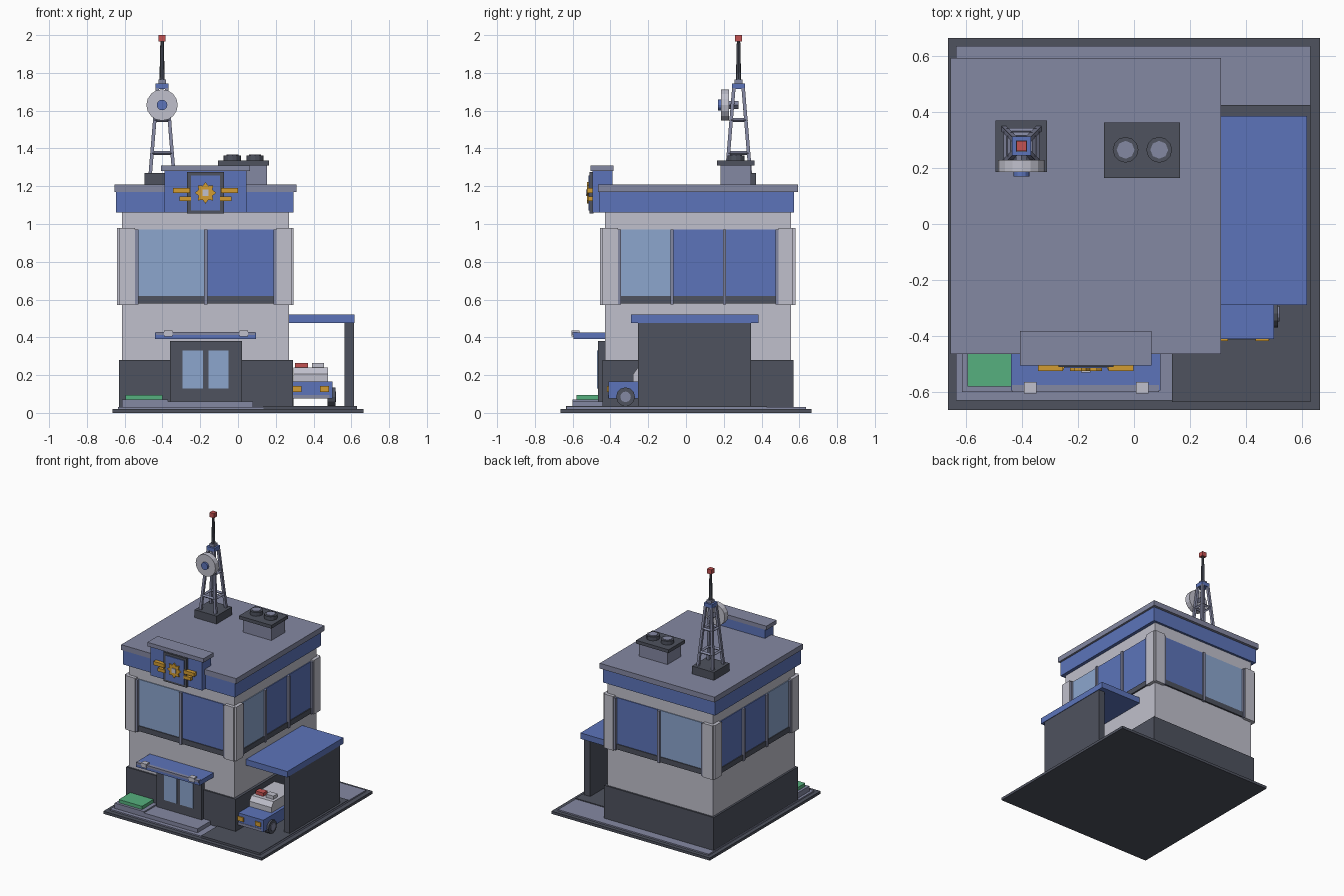
import bpy
import bmesh
from math import cos, sin, pi
from mathutils import Vector

default_cube = bpy.data.objects.get("Cube")
if default_cube:
    bpy.data.objects.remove(default_cube, do_unlink=True)


# Materials
def to_linear(channel):
    value = channel / 255
    return ((value + 0.055) / 1.055) ** 2.4


def material(name, *rgb):
    mat = bpy.data.materials.new(name)
    mat.use_nodes = True
    color = [to_linear(channel) for channel in rgb] + [1]
    mat.diffuse_color = color
    shader = mat.node_tree.nodes["Principled BSDF"]
    shader.inputs["Base Color"].default_value = color
    shader.inputs["Roughness"].default_value = 0.8
    return mat


white = material("pale wall", 192, 192, 204)
blue = material("blue trim", 92, 116, 186)
grey = material("blue grey stone", 132, 136, 162)
dark = material("dark slate", 78, 82, 94)
glass = material("light glass", 140, 166, 206)
green = material("grass green", 86, 176, 126)
gold = material("gold", 210, 156, 50)
red = material("signal red", 196, 82, 82)


# Helpers
def finish(name, mat, bm):
    bmesh.ops.recalc_face_normals(bm, faces=bm.faces)
    mesh = bpy.data.meshes.new(name)
    bm.to_mesh(mesh)
    bm.free()
    mesh.materials.append(mat)
    obj = bpy.data.objects.new(name, mesh)
    bpy.context.collection.objects.link(obj)
    return obj


def box(name, mat, xs, ys, zs):
    bm = bmesh.new()
    bmesh.ops.create_cube(bm, size=1)
    for vert in bm.verts:
        for axis, span in enumerate((xs, ys, zs)):
            vert.co[axis] = sum(span) / 2 + vert.co[axis] * (span[1] - span[0])
    return finish(name, mat, bm)


def around(center, half):
    return center - half, center + half


def rod(name, mat, start, end, radius, tip=None, sides=4):
    """Straight or tapered bar between two points."""
    start, end = Vector(start), Vector(end)
    axis = end - start
    bm = bmesh.new()
    bmesh.ops.create_cone(bm, cap_ends=True, segments=sides, radius1=radius,
                          radius2=radius if tip is None else tip, depth=axis.length)
    obj = finish(name, mat, bm)
    obj.location = (start + end) / 2
    obj.rotation_mode = "QUATERNION"
    obj.rotation_quaternion = axis.to_track_quat("Z", "Y")
    return obj


def prism(name, mat, points, shift):
    """Flat outline pushed along a vector."""
    bm = bmesh.new()
    face = bm.faces.new([bm.verts.new(point) for point in points])
    pushed = bmesh.ops.extrude_face_region(bm, geom=[face])["geom"]
    bmesh.ops.translate(bm, vec=shift,
                        verts=[g for g in pushed if isinstance(g, bmesh.types.BMVert)])
    return finish(name, mat, bm)


WEST, EAST, SOUTH, NORTH = -0.615, 0.27, -0.43, 0.555


def wall_box(name, mat, side, along, out, zs):
    """Box lying on one outer wall, standing out from it by the given amount."""
    across = {"front": (SOUTH - out, SOUTH + out), "back": (NORTH - out, NORTH + out),
              "left": (WEST - out, WEST + out), "right": (EAST - out, EAST + out)}[side]
    xs, ys = (along, across) if side in ("front", "back") else (across, along)
    box(side + "_" + name, mat, xs, ys, zs)


# Ground
box("ground_slab", dark, (-0.665, 0.665), (-0.665, 0.665), (0, 0.02))
box("pavement", grey, (-0.635, 0.63), (-0.63, 0.635), (0.02, 0.03))
box("driveway", dark, (0.135, 0.63), (-0.635, 0.425), (0.02, 0.036))
box("door_step", grey, (-0.37, 0.08), (-0.6, -0.43), (0.03, 0.06))
box("planter", grey, (-0.615, -0.37), (-0.6, -0.43), (0.03, 0.07))
box("planter_grass", green, (-0.595, -0.4), (-0.58, -0.44), (0.07, 0.095))

# Main building
box("lower_wall", dark, (WEST - 0.015, EAST + 0.02), around(0.063, 0.505), (0.03, 0.28))
box("upper_wall", white, (WEST, EAST), (SOUTH, NORTH), (0.28, 1.06))
box("roof_band", blue, (-0.645, 0.295), (-0.458, 0.572), (1.06, 1.17))
box("roof_slab", grey, (-0.655, 0.31), (-0.465, 0.592), (1.17, 1.21))

# Corner pillars and window bays on all four walls
sill_height, head_height = 0.62, 0.97
for side in ("front", "back", "left", "right"):
    facing = side in ("front", "back")
    low, high = (WEST, EAST) if facing else (SOUTH, NORTH)
    for label, along in (("low", (low - 0.012, low + 0.07)),
                         ("high", (high - 0.065, high + 0.012))):
        wall_box("pillar_" + label, white, side, along, 0.025, (0.57, 0.98))
    first, last = low + 0.078, high - 0.073
    panes = 2 if facing else 3
    width = (last - first) / panes
    wall_box("window_sill", dark, side, (first, last), 0.012, (0.58, sill_height))
    for i in range(panes):
        start = first + i * width
        wall_box("window_pane", glass if i == 0 else blue, side,
                 (start, start + width), 0.006, (sill_height, head_height))
    for i in range(panes + 1):
        wall_box("window_mullion", grey, side,
                 around(first + i * width, 0.009), 0.02, (0.575, head_height))

# Entrance
box("door_surround", dark, (-0.36, 0.02), (-0.465, SOUTH), (0.06, 0.38))
for center in (-0.24, -0.103):
    box("door_glass", glass, around(center, 0.054), (-0.47, -0.46), (0.13, 0.33))
box("awning", blue, (-0.44, 0.095), (-0.595, SOUTH), (0.39, 0.425))
box("awning_rail", grey, (-0.435, 0.09), (-0.6, -0.575), (0.412, 0.428))
for center in (-0.37, 0.03):
    box("awning_lamp", white, around(center, 0.022), (-0.605, -0.565), (0.405, 0.437))

# Sign block with badge
sign_x, sign_z = -0.172, 1.165
box("sign_block", blue, around(sign_x, 0.218), (-0.495, -0.39), (1.06, 1.28))
box("sign_cap", grey, around(sign_x, 0.235), (-0.505, -0.383), (1.28, 1.31))
box("badge_frame", dark, around(sign_x, 0.098), (-0.51, -0.49), (1.055, 1.275))
box("badge_panel", blue, around(sign_x, 0.078), (-0.515, -0.5), (1.072, 1.257))
outline = []
for i in range(16):
    radius = 0.04 if i % 2 else 0.057
    angle = i * pi / 8
    outline.append((sign_x + radius * cos(angle), -0.51, sign_z + radius * sin(angle)))
prism("badge_star", gold, outline, (0, -0.015, 0))
box("badge_center", white, around(sign_x, 0.017), (-0.53, -0.52), around(sign_z, 0.017))
for mirror in (-1, 1):
    box("badge_wing_upper", gold, around(sign_x + mirror * 0.126, 0.045),
        (-0.525, -0.49), (1.163, 1.19))
    box("badge_wing_lower", gold, around(sign_x + mirror * 0.108, 0.03),
        (-0.52, -0.49), (1.122, 1.146))

# Carport
box("carport_roof", blue, (EAST, 0.617), (-0.29, 0.385), (0.475, 0.52))
box("carport_wall", dark, (0.563, 0.613), (-0.255, 0.345), (0.03, 0.475))

# Parked car
car_x = 0.385
box("car_body", blue, around(car_x, 0.115), (-0.41, 0.08), (0.075, 0.165))
box("car_bumper", grey, around(car_x, 0.1), (-0.413, 0.083), (0.075, 0.095))
cabin = [(car_x - 0.092, y, z) for y, z in
         ((-0.28, 0.165), (-0.28, 0.205), (-0.255, 0.24), (0.02, 0.24), (0.05, 0.165))]
prism("car_cabin", white, cabin, (0.184, 0, 0))
box("car_light_red", red, (0.303, 0.37), around(-0.2, 0.025), (0.24, 0.265))
box("car_light_white", white, (0.392, 0.455), around(-0.2, 0.025), (0.24, 0.265))
for mirror in (-1, 1):
    box("car_headlight", gold, around(car_x + mirror * 0.073, 0.024),
        (-0.418, -0.4), (0.11, 0.142))
    for axle in (-0.32, 0):
        inner, outer = car_x + mirror * 0.09, car_x + mirror * 0.13
        rod("car_wheel", dark, (inner, axle, 0.085), (outer, axle, 0.085), 0.05, sides=12)
        rod("car_hub", grey, (outer, axle, 0.085),
            (outer + mirror * 0.004, axle, 0.085), 0.028, sides=12)

# Roof vent with two fans
box("vent_box", grey, (-0.085, 0.153), (0.183, 0.343), (1.21, 1.31))
box("vent_cap", dark, (-0.107, 0.165), (0.165, 0.362), (1.31, 1.335))
for x in (-0.03, 0.09):
    rod("vent_fan", dark, (x, 0.265, 1.335), (x, 0.265, 1.363), 0.046, sides=12)
    rod("vent_fan_hub", grey, (x, 0.265, 1.36), (x, 0.265, 1.367), 0.032, sides=8)

# Radio tower
tower_x, tower_y = -0.402, 0.278
foot, top = 1.27, 1.73
box("tower_base", dark, around(tower_x, 0.092), around(tower_y, 0.092), (1.21, foot))


def tower_corner(i, z):
    spread = 0.062 - 0.038 * (z - foot) / (top - foot)
    sx, sy = ((-1, -1), (1, -1), (1, 1), (-1, 1))[i % 4]
    return tower_x + sx * spread, tower_y + sy * spread, z


for i in range(4):
    rod("tower_leg", grey, tower_corner(i, foot), tower_corner(i, top), 0.013)
    for z in (1.375, 1.55):
        rod("tower_brace", grey, tower_corner(i, z), tower_corner(i + 1, z), 0.011)
box("tower_head", blue, around(tower_x, 0.034), around(tower_y, 0.034), (1.715, 1.745))
box("tower_cap", grey, around(tower_x, 0.02), around(tower_y, 0.02), (1.745, 1.765))
rod("mast", dark, (tower_x, tower_y, 1.76), (tower_x, tower_y, 1.97), 0.014, 0.009, 8)
box("beacon", red, around(tower_x, 0.018), around(tower_y, 0.018), (1.965, 2))

# Dish on the front of the tower
dish_z = 1.63
rod("dish_arm", grey, (tower_x, 0.22, dish_z), (tower_x, tower_y, dish_z), 0.02)
rod("dish", white, (tower_x, 0.228, dish_z), (tower_x, 0.185, dish_z), 0.083, sides=16)
rod("dish_hub", blue, (tower_x, 0.19, dish_z), (tower_x, 0.17, dish_z), 0.028, sides=12)
